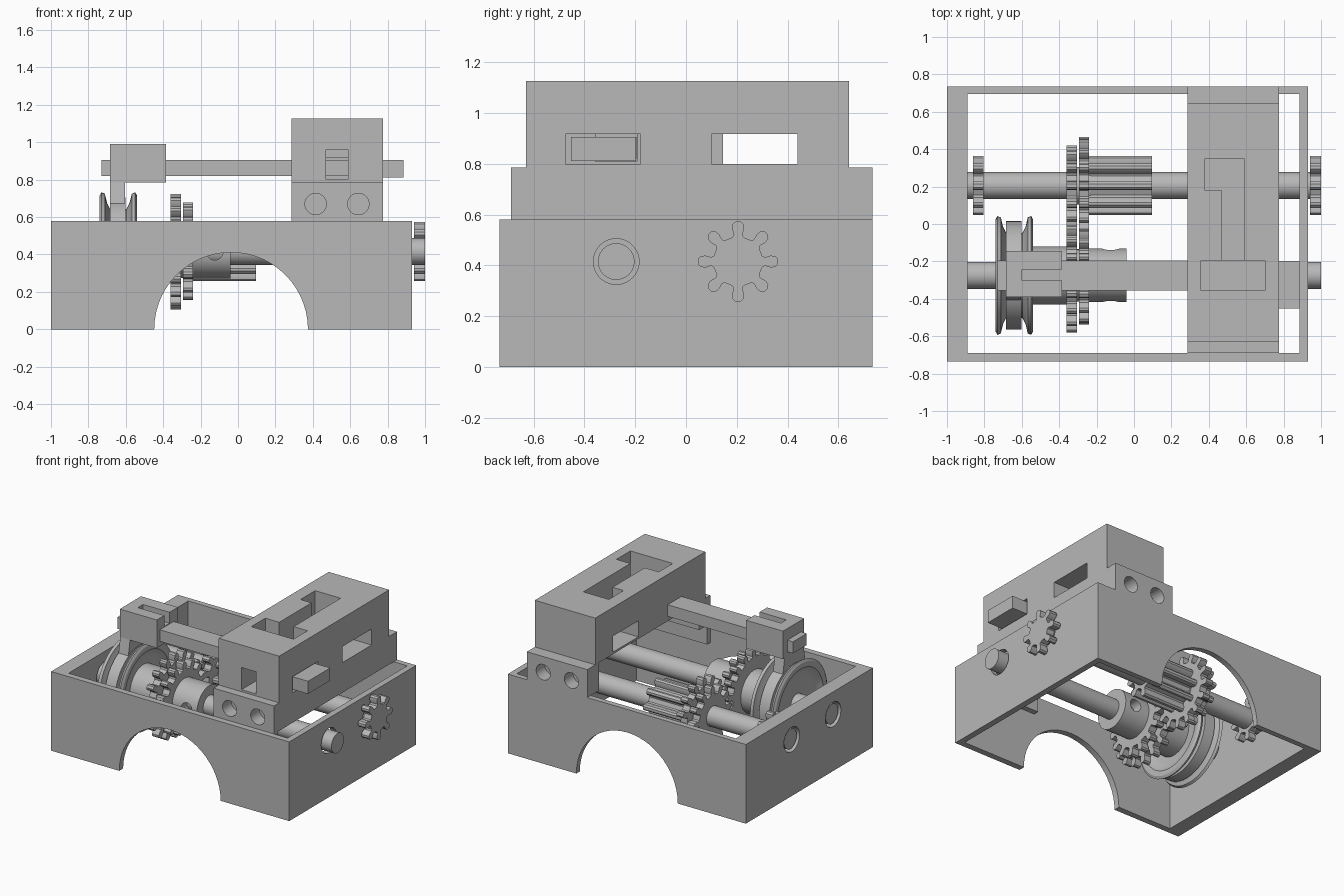
import bpy, bmesh, math
from mathutils import Matrix, Vector

cube = bpy.data.objects.get("Cube")
if cube:
    bpy.data.objects.remove(cube, do_unlink=True)

GREY = (0.48, 0.48, 0.48, 1)
mat = bpy.data.materials.new("plain_grey")
mat.use_nodes = True
mat.diffuse_color = GREY
bsdf = next(n for n in mat.node_tree.nodes if n.type == 'BSDF_PRINCIPLED')
bsdf.inputs["Base Color"].default_value = GREY

AXLE_Z = 0.415
FRONT_Y, BACK_Y = -0.275, 0.205      # the two axles


def finish(name, bm, smooth=False):
    bmesh.ops.recalc_face_normals(bm, faces=bm.faces[:])
    mesh = bpy.data.meshes.new(name)
    bm.to_mesh(mesh)
    bm.free()
    mesh.materials.append(mat)
    ob = bpy.data.objects.new(name, mesh)
    bpy.context.collection.objects.link(ob)
    if smooth:
        smooth_object(ob)
    return ob


def activate(ob):
    bpy.ops.object.select_all(action='DESELECT')
    ob.select_set(True)
    bpy.context.view_layer.objects.active = ob


def smooth_object(ob):
    activate(ob)
    bpy.ops.object.shade_smooth_by_angle(angle=math.radians(30))


def box(name, x, y, z):
    bm = bmesh.new()
    bmesh.ops.create_cube(bm, size=1)
    for v in bm.verts:
        v.co = [a + (b - a) * (c + 0.5) for (a, b), c in zip((x, y, z), v.co)]
    return finish(name, bm)


def prism(name, points, x0, x1):
    """Extrude a (y, z) outline along x."""
    bm = bmesh.new()
    face = bm.faces.new([bm.verts.new((x0, y, z)) for y, z in points])
    ext = bmesh.ops.extrude_face_region(bm, geom=[face])
    verts = [g for g in ext["geom"] if isinstance(g, bmesh.types.BMVert)]
    bmesh.ops.translate(bm, verts=verts, vec=(x1 - x0, 0, 0))
    return finish(name, bm, True)


def lathe(name, profile, y):
    """Turn an (x, radius) profile around an axle."""
    bm = bmesh.new()
    vs = [bm.verts.new((x, r, 0)) for x, r in profile]
    es = [bm.edges.new(p) for p in zip(vs, vs[1:])]
    bmesh.ops.spin(bm, geom=vs + es, cent=(0, 0, 0), axis=(1, 0, 0),
                   angle=2 * math.pi, steps=56)
    bmesh.ops.remove_doubles(bm, verts=bm.verts[:], dist=0.0001)
    bmesh.ops.translate(bm, verts=bm.verts[:], vec=(0, y, AXLE_Z))
    return finish(name, bm, True)


def rod(name, x0, x1, r, y):
    return lathe(name, [(x0, 0), (x0, r), (x1, r), (x1, 0)], y)


def rod_y(name, x, z, r, y0, y1):
    bm = bmesh.new()
    bmesh.ops.create_cone(bm, cap_ends=True, segments=56, radius1=r, radius2=r,
                          depth=y1 - y0,
                          matrix=Matrix.Translation((x, (y0 + y1) / 2, z))
                          @ Matrix.Rotation(math.pi / 2, 4, 'X'))
    return finish(name, bm)


def cut(ob, *cutters):
    for c in cutters:
        c.hide_render = True
        mod = ob.modifiers.new("cut", 'BOOLEAN')
        mod.operation, mod.solver, mod.object = 'DIFFERENCE', 'EXACT', c
        activate(ob)
        bpy.ops.object.modifier_apply(modifier=mod.name)
        bpy.data.objects.remove(c, do_unlink=True)
    smooth_object(ob)


def gear(name, x0, x1, r, teeth, y, phase=0.0):
    root = r - 0.06
    tooth = [(-0.3, 0), (-0.2, 0.15), (-0.23, 0.55), (-0.18, 0.85), (-0.08, 1)]
    tooth += [(-a, h) for a, h in reversed(tooth)]
    pts = []
    for i in range(teeth):
        for a, h in tooth:
            t = (i + a + phase) * 2 * math.pi / teeth
            q = root + h * (r - root)
            pts.append((y + q * math.sin(t), AXLE_Z + q * math.cos(t)))
    return prism(name, pts, x0, x1)


# Open frame with arches front and back and axle holes at the sides
frame = box("frame", (-1, 0.93), (-0.735, 0.735), (0, 0.58))
cut(frame,
    box("inner_cutter", (-0.89, 0.885), (-0.69, 0.695), (-1, 1)),
    rod_y("arch_cutter", -0.037, 0, 0.411, -1, 1),
    rod("front_hole_cutter", -1.2, 1.2, 0.09, FRONT_Y),
    rod("back_hole_cutter", -1.2, 1.2, 0.09, BACK_Y))

# Axles
rod("front_axle", -0.99, 1.0, 0.072, FRONT_Y)
rod("back_axle", -0.99, 0.99, 0.072, BACK_Y)

# Back axle gears
gear("left_pinion", -0.86, -0.805, 0.158, 8, BACK_Y)
gear("outer_pinion", 0.94, 1.0, 0.158, 8, BACK_Y)
gear("long_pinion", -0.24, 0.095, 0.158, 8, BACK_Y)
gear("back_small_gear", -0.36, -0.305, 0.215, 12, BACK_Y)
gear("back_large_gear", -0.295, -0.24, 0.26, 15, BACK_Y)

# Front axle gears and hubs
gear("front_large_gear", -0.36, -0.305, 0.308, 18, FRONT_Y)
gear("front_small_gear", -0.295, -0.24, 0.262, 15, FRONT_Y)
rod("gear_spacer", -0.31, -0.23, 0.14, FRONT_Y)
rod("back_gear_spacer", -0.31, -0.23, 0.1, BACK_Y)
rod("wheel_hub", -0.58, -0.355, 0.155, FRONT_Y)
hub = rod("gear_hub", -0.245, -0.04, 0.143, FRONT_Y)
cut(hub, rod_y("screw_cutter", -0.125, AXLE_Z, 0.045, -0.6, 0.1))

# Flared wheel flanges either side of the crank disc
flange = [(-0.66, 0), (-0.705, 0), (-0.705, 0.2), (-0.715, 0.235), (-0.738, 0.262),
          (-0.74, 0.3), (-0.73, 0.318), (-0.712, 0.31), (-0.7, 0.26),
          (-0.685, 0.23), (-0.66, 0.22), (-0.66, 0)]
lathe("left_flange", flange, FRONT_Y)
lathe("right_flange", [(-1.28 - x, r) for x, r in flange], FRONT_Y)
rod("crank_disc", -0.685, -0.602, 0.29, FRONT_Y)
prism("crank_arm", [(FRONT_Y - 0.17, 0.45), (FRONT_Y + 0.17, 0.45),
                    (FRONT_Y + 0.09, 0.9), (FRONT_Y - 0.09, 0.9)], -0.684, -0.605)

# Slider block and push bar
block = box("slider_block", (-0.685, -0.385), (-0.39, -0.145), (0.785, 0.99))
cut(block, box("slot_cutter", (-0.6, -0.3), (-0.303, -0.242), (0.91, 1.2)))
box("push_bar", (-0.73, 0.72), (-0.355, -0.195), (0.82, 0.905))
box("bar_end", (0.71, 0.885), (-0.453, -0.197), (0.812, 0.905))

# Guide housing with a stepped lock channel
housing = box("housing", (0.285, 0.775), (-0.63, 0.643), (0.785, 1.127))
cut(housing,
    box("channel_cutter", (0.47, 0.587), (-0.8, 0.35), (0.8, 0.962)),
    box("channel_top_cutter", (0.47, 0.587), (-0.355, 0.35), (0.9, 1.3)),
    box("side_notch_cutter", (0.38, 0.5), (0.18, 0.35), (0.84, 1.3)),
    box("bar_opening_cutter", (0.357, 0.70), (-0.356, -0.194), (0.81, 1.3)),
    box("bar_slot_cutter", (0.6, 0.9), (-0.475, -0.18), (0.8, 0.917)),
    box("window_cutter", (0.1, 0.9), (0.145, 0.44), (0.8, 0.917)),
    box("window_step_cutter", (0.6, 0.9), (0.1, 0.2), (0.8, 0.917)))

# Mounting feet with screw holes, and the wall that joins them
for name, y0, y1, outer in (("front_foot", -0.69, -0.56, -0.69),
                            ("back_foot", 0.6, 0.735, 0.735)):
    foot = box(name, (0.285, 0.775), (y0, y1), (0.58, 0.785))
    cut(foot, *[rod_y("screw_hole_cutter", x, 0.67, 0.057, outer - 0.1, outer + 0.1)
                for x in (0.415, 0.643)])
box("housing_side_wall", (0.715, 0.775), (-0.57, 0.61), (0.58, 0.786))
box("front_lip", (0.285, 0.775), (-0.69, -0.65), (0.44, 0.581))
